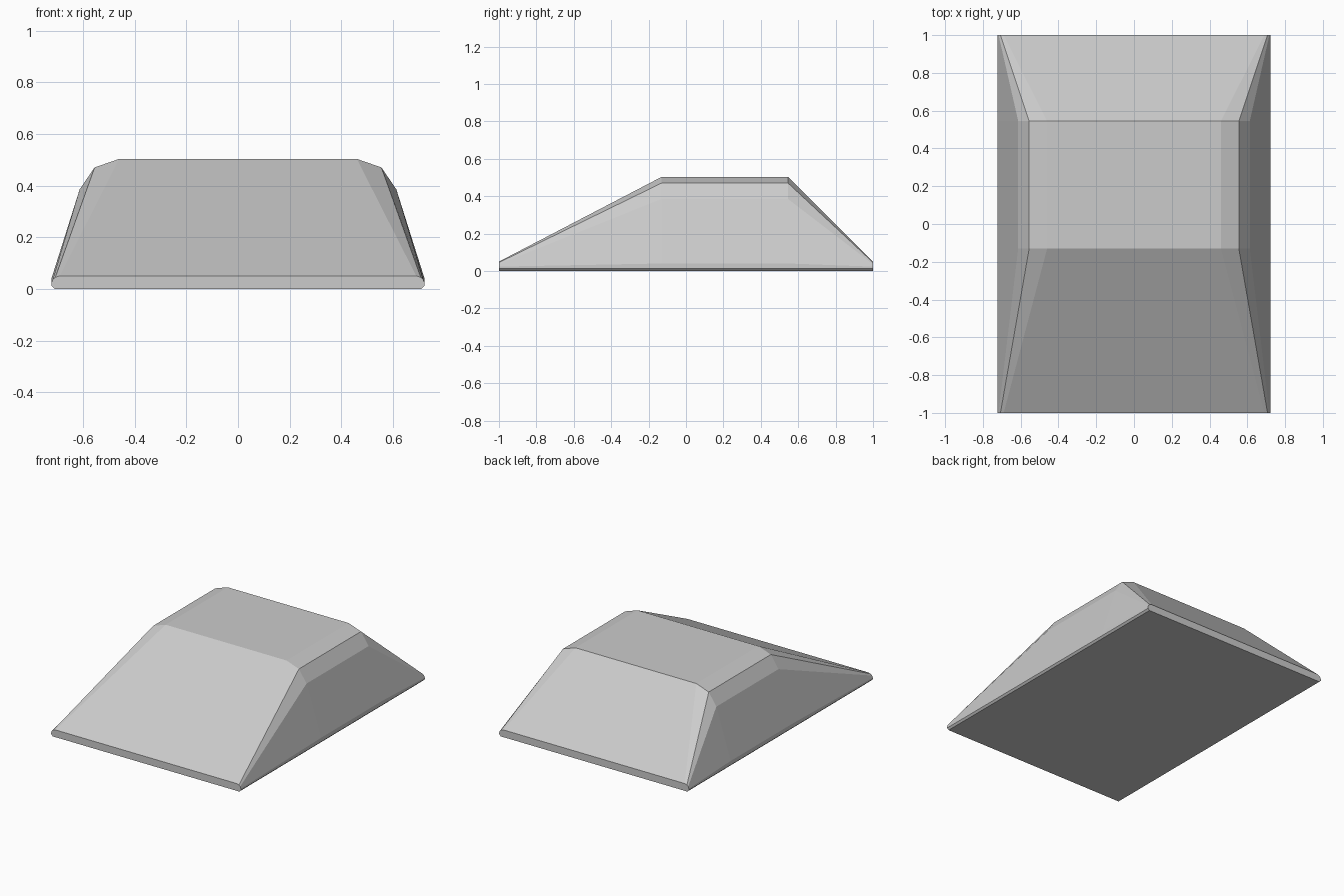
import bpy
import bmesh

cube = bpy.data.objects.get("Cube")
if cube:
    bpy.data.objects.remove(cube, do_unlink=True)

grey = bpy.data.materials.new("light grey")
grey.use_nodes = True
colour = (0.6, 0.6, 0.6, 1)
grey.diffuse_color = colour
grey.node_tree.nodes["Principled BSDF"].inputs["Base Color"].default_value = colour

# Half cross-sections (x, z), from the bottom edge up to the top
LOW = [(0.71, 0), (0.722, 0.012), (0.722, 0.023), (0.717, 0.036), (0.707, 0.045), (0.69, 0.05)]
HIGH = [(0.71, 0), (0.722, 0.012), (0.722, 0.04), (0.613, 0.385), (0.555, 0.47), (0.46, 0.503)]
STATIONS = [(-1, LOW), (-0.13, HIGH), (0.545, HIGH), (1, LOW)]

# Wedge body: mirrored sections joined from front to back
bm = bmesh.new()
rings = []
for y, half in STATIONS:
    outline = half + [(-x, z) for x, z in reversed(half)]
    rings.append([bm.verts.new((x, y, z)) for x, z in outline])
for a, b in zip(rings, rings[1:]):
    for i in range(len(a)):
        j = (i + 1) % len(a)
        bm.faces.new((a[i], a[j], b[j], b[i]))
bm.faces.new(rings[0])
bm.faces.new(rings[-1])
bmesh.ops.recalc_face_normals(bm, faces=bm.faces)

mesh = bpy.data.meshes.new("wedge_body")
bm.to_mesh(mesh)
bm.free()
mesh.materials.append(grey)
body = bpy.data.objects.new("wedge_body", mesh)
bpy.context.collection.objects.link(body)
